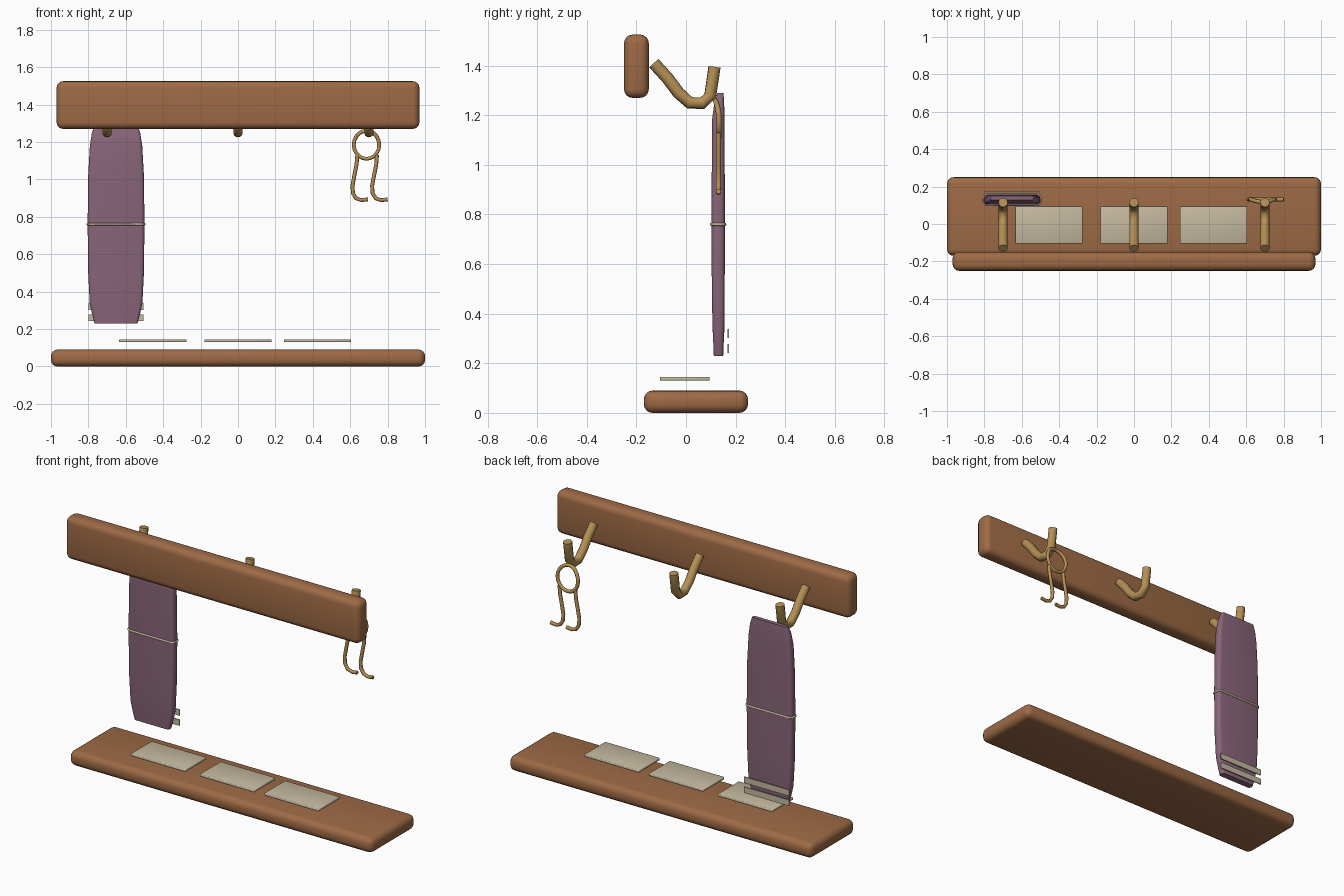
import bpy, bmesh, math
from mathutils import Vector

if "Cube" in bpy.data.objects:
    bpy.data.objects.remove(bpy.data.objects["Cube"])


def material(name, rgb):
    m = bpy.data.materials.new(name)
    m.diffuse_color = (*rgb, 1)
    m.use_nodes = True
    m.node_tree.nodes["Principled BSDF"].inputs["Base Color"].default_value = m.diffuse_color
    return m


WOOD = material("wood", (0.34, 0.145, 0.06))
BRASS = material("brass", (0.46, 0.28, 0.09))
CLOTH = material("plum_cloth", (0.25, 0.13, 0.19))
PAPER = material("cream", (0.56, 0.49, 0.35))


def add_mesh(name, bm, mat, smooth=True):
    bmesh.ops.recalc_face_normals(bm, faces=bm.faces)
    me = bpy.data.meshes.new(name)
    bm.to_mesh(me)
    bm.free()
    me.materials.append(mat)
    ob = bpy.data.objects.new(name, me)
    bpy.context.collection.objects.link(ob)
    if smooth:
        bpy.ops.object.select_all(action='DESELECT')
        ob.select_set(True)
        bpy.context.view_layer.objects.active = ob
        bpy.ops.object.shade_smooth_by_angle(angle=math.radians(50))
    return ob


def box(name, lo, hi, mat, bevel=0.0, segments=4):
    bm = bmesh.new()
    bmesh.ops.create_cube(bm, size=1)
    lo, hi = Vector(lo), Vector(hi)
    for v in bm.verts:
        v.co = Vector([(lo[i] + hi[i]) / 2 + v.co[i] * (hi[i] - lo[i]) for i in range(3)])
    if bevel:
        bmesh.ops.bevel(bm, geom=bm.edges[:], offset=bevel, segments=segments,
                        profile=0.5, affect='EDGES')
    return add_mesh(name, bm, mat, bevel > 0)


def tube(name, points, radius, mat, sides=8, closed=False):
    """Sweep a circle along a polyline, with capped ends when open."""
    pts = [Vector(p) for p in points]
    n = len(pts)
    bm = bmesh.new()
    rings, side = [], None
    for i, p in enumerate(pts):
        a = pts[(i - 1) % n] if closed or i > 0 else p
        b = pts[(i + 1) % n] if closed or i < n - 1 else p
        t = (b - a).normalized()
        if side is None:
            side = t.orthogonal()
        side = (side - t * side.dot(t)).normalized()
        up = t.cross(side)
        rings.append([bm.verts.new(p + radius * (math.cos(k) * side + math.sin(k) * up))
                      for k in (2 * math.pi * j / sides for j in range(sides))])
    for i in range(n if closed else n - 1):
        r, s = rings[i], rings[(i + 1) % n]
        for j in range(sides):
            k = (j + 1) % sides
            bm.faces.new((r[j], r[k], s[k], s[j]))
    if not closed:
        bm.faces.new(rings[0])
        bm.faces.new(rings[-1])
    return add_mesh(name, bm, mat)


def rounded_rect(hx, hy, r, steps=4):
    out = []
    for q, (sx, sy) in enumerate(((1, 1), (-1, 1), (-1, -1), (1, -1))):
        for i in range(steps + 1):
            a = math.pi / 2 * (q + i / steps)
            out.append((sx * (hx - r) + r * math.cos(a), sy * (hy - r) + r * math.sin(a)))
    return out


# Shelf, back rail and the three cards
box("shelf", (-1, -0.17, 0), (1, 0.25, 0.09), WOOD, 0.035)
box("back_rail", (-0.97, -0.25, 1.27), (0.97, -0.15, 1.525), WOOD, 0.035)
for i, x in enumerate((-0.455, 0.0, 0.425)):
    box(f"card_{i + 1}", (x - 0.18, -0.105, 0.13), (x + 0.18, 0.095, 0.145), PAPER, 0.004, 2)

# Hooks
HOOK = [(-0.13, 1.41), (-0.075, 1.35), (-0.03, 1.29), (0.015, 1.25),
        (0.065, 1.248), (0.098, 1.28), (0.115, 1.395)]
for i, x in enumerate((-0.7, 0, 0.7)):
    tube(f"hook_{i + 1}", [(x, y, z) for y, z in HOOK], 0.025, BRASS, 10)

# Hanging cloth: lofted rounded rectangles (z, half width, y centre, half depth)
CX = -0.652
SECTIONS = [(0.23, 0.115, 0.131, 0.019), (0.28, 0.128, 0.131, 0.021),
            (0.34, 0.141, 0.131, 0.024), (0.50, 0.149, 0.130, 0.026),
            (0.76, 0.152, 0.130, 0.027), (1.02, 0.149, 0.130, 0.026),
            (1.18, 0.140, 0.130, 0.025), (1.25, 0.129, 0.134, 0.020),
            (1.29, 0.115, 0.139, 0.012)]
bm = bmesh.new()
rings = [[bm.verts.new((CX + x, yc + y, z)) for x, y in rounded_rect(hx, hy, hy * 0.75)]
         for z, hx, yc, hy in SECTIONS]
for r, s in zip(rings, rings[1:]):
    for j in range(len(r)):
        k = (j + 1) % len(r)
        bm.faces.new((r[j], r[k], s[k], s[j]))
bm.faces.new(rings[0])
bm.faces.new(rings[-1])
add_mesh("hanging_cloth", bm, CLOTH)

# Cord around the cloth and the two strips behind it
tube("cloth_cord", [(CX + x, 0.13 + y, 0.76) for x, y in rounded_rect(0.152, 0.027, 0.02)],
     0.006, PAPER, 8, True)
for i, z in enumerate((0.26, 0.32)):
    box(f"cloth_strip_{i + 1}", (CX - 0.148, 0.167, z - 0.018), (CX + 0.148, 0.173, z + 0.018), PAPER)

# Wire ring on the right hook, with two bent legs
ring = []
for i in range(20):
    a = 2 * math.pi * i / 20
    z = 1.185 + 0.075 * math.sin(a)
    ring.append((0.687 + 0.068 * math.cos(a), 0.133 - 0.015 * max(0, math.sin(a)) ** 2, z))
tube("wire_ring", ring, 0.0105, BRASS, 8, True)
LEG = [(0.638, 1.13), (0.634, 1.08), (0.622, 1.02), (0.612, 0.965), (0.615, 0.925),
       (0.632, 0.898), (0.66, 0.889), (0.695, 0.893)]
for name, dx in (("left", 0), ("right", 0.105)):
    tube(f"wire_leg_{name}", [(x + dx, 0.131, z) for x, z in LEG], 0.0105, BRASS)
